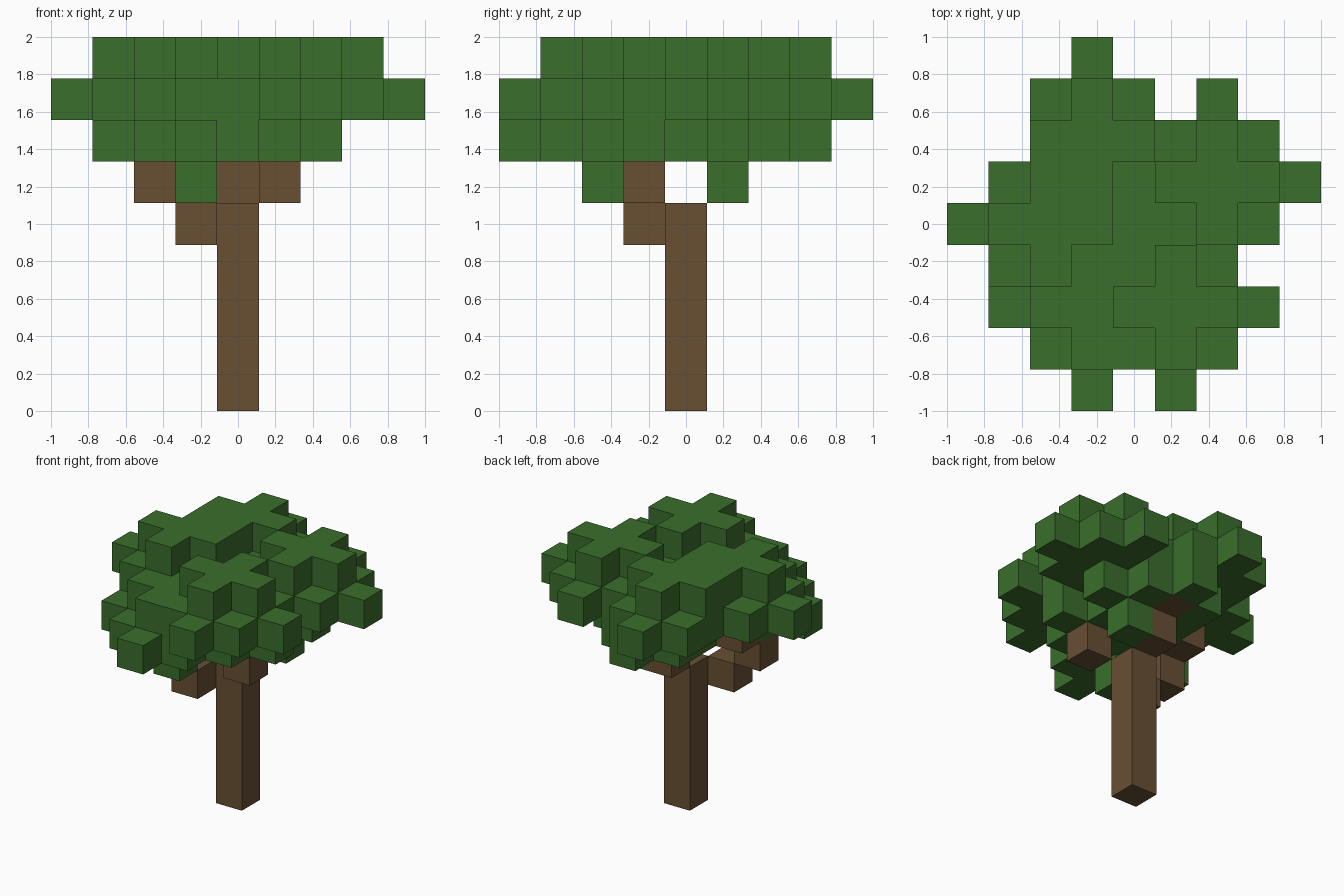
import bpy, bmesh, math
from mathutils import Vector

cube = bpy.data.objects.get("Cube")
if cube:
    bpy.data.objects.remove(cube, do_unlink=True)

U = 2 / 9  # block size


def material(name, rgb):
    m = bpy.data.materials.new(name)
    m.use_nodes = True
    color = (*rgb, 1)
    m.diffuse_color = color
    bsdf = next(n for n in m.node_tree.nodes if n.type == 'BSDF_PRINCIPLED')
    bsdf.inputs["Base Color"].default_value = color
    bsdf.inputs["Roughness"].default_value = 0.9
    return m


def diamond(center, radius):
    """Flat diamond of blocks around a center block."""
    cx, cy, cz = center
    span = range(-radius, radius + 1)
    return {(cx + i, cy + j, cz) for i in span for j in span
            if abs(i) + abs(j) <= radius}


def leaf_cluster(center):
    """One block below, a wide diamond, and a plus-shaped cap."""
    x, y, z = center
    return (diamond((x, y, z - 1), 0) | diamond(center, 2)
            | diamond((x, y, z + 1), 1))


def build(name, cells, solid, mat):
    """Mesh of the exposed sides of the blocks."""
    bm = bmesh.new()
    corners = {}

    def corner(p):
        key = tuple(round(2 * c) for c in p)
        if key not in corners:
            corners[key] = bm.verts.new((p.x * U, p.y * U, (p.z + 0.5) * U))
        return corners[key]

    for cell in sorted(cells):
        c = Vector(cell)
        for axis in range(3):
            for sign in (-1, 1):
                n = Vector((0, 0, 0))
                n[axis] = sign
                if tuple(int(v) for v in c + n) in solid:
                    continue
                a = Vector((0, 0, 0))
                a[(axis + 1) % 3] = 1
                b = n.cross(a)
                bm.faces.new([corner(c + (n + a * s + b * t) / 2)
                              for s, t in ((-1, -1), (1, -1), (1, 1), (-1, 1))])
    # Merge flat areas into single faces
    bmesh.ops.dissolve_limit(bm, angle_limit=math.radians(1),
                             verts=bm.verts[:], edges=bm.edges[:])
    mesh = bpy.data.meshes.new(name)
    bm.to_mesh(mesh)
    bm.free()
    mesh.materials.append(mat)
    obj = bpy.data.objects.new(name, mesh)
    bpy.context.scene.collection.objects.link(obj)


bark = material("bark brown", (0.138, 0.08, 0.034))
leaf = material("leaf green", (0.042, 0.156, 0.025))

# Trunk and stepped branches
trunk = {(0, 0, z) for z in range(5)}
branches = {(-1, -1, 4), (-2, -1, 5), (-2, 0, 6),
            (1, -1, 5), (0, 1, 5), (0, 2, 6)}

# Foliage: four high clusters, two low ones, and a few stray leaves
foliage = set()
for center in ((-1, 2, 7), (-2, 0, 7), (2, 1, 7), (1, -2, 7),
               (-1, -2, 6), (0, 1, 6)):
    foliage |= leaf_cluster(center)
foliage |= {(1, 1, 5), (2, -1, 6)}
foliage -= {(-3, 2, 7), (-2, 1, 6)}
foliage -= trunk | branches

solid = trunk | branches | foliage
build("trunk", trunk, solid, bark)
build("branches", branches, solid, bark)
build("foliage", foliage, solid, leaf)
